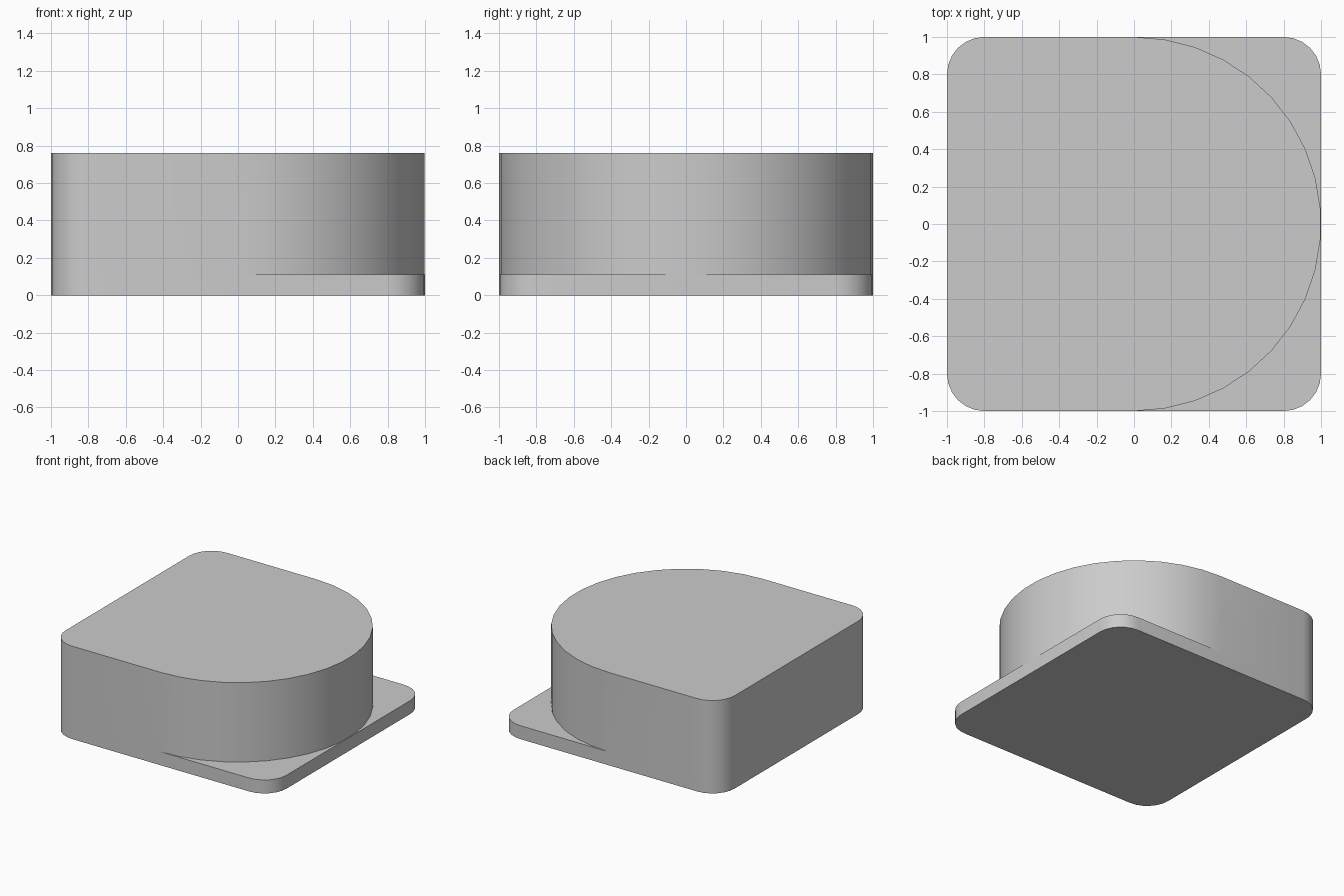
import bpy, bmesh
from math import cos, sin, radians

cube = bpy.data.objects.get("Cube")
if cube:
    bpy.data.objects.remove(cube, do_unlink=True)

HEIGHT, LEDGE, CORNER = 0.76, 0.11, 0.2


def arc(cx, cy, radius, start, end, steps):
    """Points along an arc, angles in degrees."""
    angles = [radians(start + (end - start) * i / steps) for i in range(steps + 1)]
    return [(cx + radius * cos(a), cy + radius * sin(a)) for a in angles]


def corner(sx, sy, start):
    inset = 1 - CORNER
    return arc(sx * inset, sy * inset, CORNER, start, start + 90, 6)


# Outline pieces, all counter-clockwise
square_half = [(0, 1)] + corner(-1, 1, 90) + corner(-1, -1, 180) + [(0, -1)]
ledge_half = corner(1, -1, 270) + corner(1, 1, 0)
round_half = arc(0, 0, 1, -90, 90, 19)[1:-1]

bm = bmesh.new()


def ring(points, z):
    return [bm.verts.new((x, y, z)) for x, y in points]


def walls(low, high):
    for i in range(len(low)):
        j = (i + 1) % len(low)
        bm.faces.new((low[i], low[j], high[j], high[i]))


# Base plate, and the housing rising from it as one solid
bottom = ring(square_half + ledge_half, 0)
shared = ring(square_half, LEDGE)
ledge = ring(ledge_half, LEDGE)
foot = ring(round_half, LEDGE)
top = ring(square_half + round_half, HEIGHT)
walls(bottom, shared + ledge)
walls(shared + foot, top)
bm.faces.new(bottom[::-1])
bm.faces.new(top)

# Exposed top of the plate around the round end
bm.faces.new([shared[-1]] + ledge + [shared[0]] + foot[::-1])
bmesh.ops.recalc_face_normals(bm, faces=bm.faces)

mesh = bpy.data.meshes.new("housing")
bm.to_mesh(mesh)
bm.free()
housing = bpy.data.objects.new("housing", mesh)
bpy.context.collection.objects.link(housing)

# Plain grey finish
grey = bpy.data.materials.new("light grey")
grey.use_nodes = True
colour = (0.6, 0.6, 0.6, 1)
grey.diffuse_color = colour
grey.node_tree.nodes["Principled BSDF"].inputs["Base Color"].default_value = colour
mesh.materials.append(grey)

bpy.ops.object.select_all(action="DESELECT")
housing.select_set(True)
bpy.context.view_layer.objects.active = housing
bpy.ops.object.shade_smooth_by_angle(angle=radians(30))
